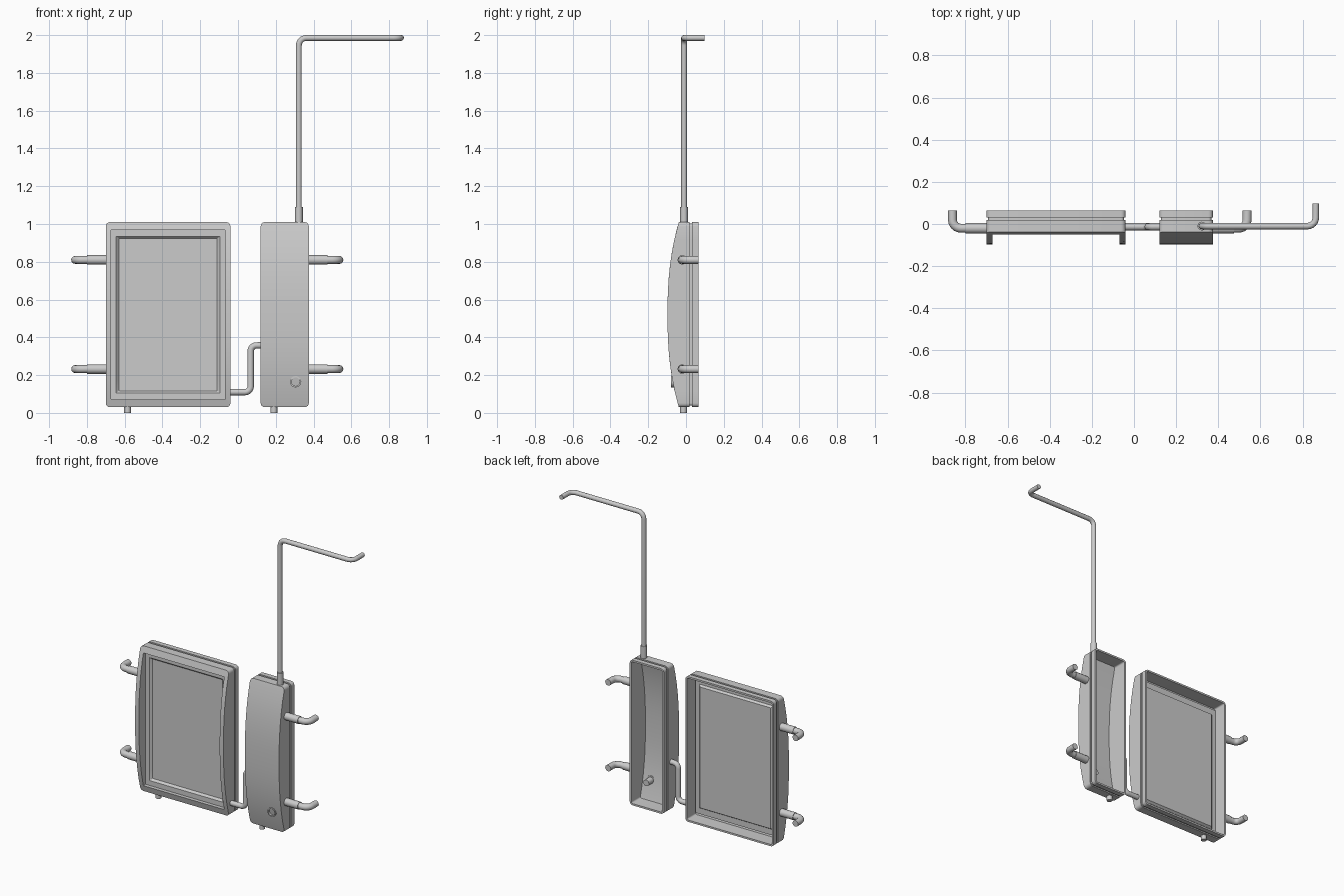
import bpy, bmesh, math
from mathutils import Vector

if "Cube" in bpy.data.objects:
    bpy.data.objects.remove(bpy.data.objects["Cube"])

Z0, Z1, R = 0.03, 1.01, 0.022


def front(offset=0.0):
    """Bulged front profile: y as a function of z."""
    return lambda z: -0.038 - 0.06 * (1 - min(1, abs(z - 0.52) / 0.49) ** 2.4) + offset


def finish(ob, angle=30):
    bpy.ops.object.select_all(action='DESELECT')
    ob.select_set(True)
    bpy.context.view_layer.objects.active = ob
    if ob.type == 'CURVE':
        bpy.ops.object.convert(target='MESH')
        ob = bpy.context.object
    bpy.ops.object.shade_smooth_by_angle(angle=math.radians(angle))
    return ob


def shell(name, x0, x1, rings):
    """Solid skinned through rounded-rectangle rings (x inset, z inset, y or y(z)), both ends capped."""
    bm = bmesh.new()
    loops = []
    for ix, iz, y in rings:
        a, b, c, d = x0 + ix, x1 - ix, Z0 + iz, Z1 - iz
        r = max(R - ix, 0.003)
        arc = [i * math.pi / 8 for i in range(5)]
        low = [(r - r * math.sin(t), c + r - r * math.cos(t)) for t in arc]
        side = [(0, c + r + (d - c - 2 * r) * i / 14) for i in range(1, 14)]
        high = [(u, c + d - z) for u, z in reversed(low)]
        half = low + side + high
        pts = [(a + u, z) for u, z in half] + [(b - u, z) for u, z in reversed(half)]
        loops.append([bm.verts.new((x, y(z) if callable(y) else y, z)) for x, z in pts])
    n = len(loops[0])
    for p, q in zip(loops, loops[1:]):
        for i in range(n):
            j = (i + 1) % n
            bm.faces.new((p[i], p[j], q[j], q[i]))
    for lp in (loops[0], loops[-1]):
        for i in range(n // 2 - 1):
            bm.faces.new((lp[i], lp[i + 1], lp[n - 2 - i], lp[n - 1 - i]))
    bmesh.ops.recalc_face_normals(bm, faces=bm.faces)
    me = bpy.data.meshes.new(name)
    bm.to_mesh(me)
    bm.free()
    ob = bpy.data.objects.new(name, me)
    bpy.context.collection.objects.link(ob)
    return finish(ob)


def tube(name, path, radius, bend=0.04):
    """Round pipe along a path with arced corners."""
    P = [Vector(p) for p in path]
    pts = [P[0]]
    for a, b, c in zip(P, P[1:], P[2:]):
        u, v = (a - b).normalized(), (c - b).normalized()
        o = b + (u + v) * bend
        for i in range(7):
            t = i * math.pi / 12
            pts.append(o - v * bend * math.cos(t) - u * bend * math.sin(t))
    pts.append(P[-1])
    cu = bpy.data.curves.new(name, 'CURVE')
    cu.dimensions = '3D'
    cu.bevel_depth, cu.bevel_resolution, cu.use_fill_caps = radius, 4, True
    sp = cu.splines.new('POLY')
    sp.points.add(len(pts) - 1)
    for p, co in zip(sp.points, pts):
        p.co = (*co, 1)
    ob = bpy.data.objects.new(name, cu)
    bpy.context.collection.objects.link(ob)
    return finish(ob, 40)


# Shared hollow casing: inner wall, back lip, grooved outer wall
T = 0.012
inner_wall = [(T, T, front(T)), (T, T, 0.065)]
outer_wall = [(0, 0, 0.065), (0, 0, 0.032), (0.008, 0.008, 0.032),
              (0.008, 0.008, 0.018), (0, 0, 0.018), (0, 0, front())]

# Narrow control box with a bulged front
shell("control_box", 0.12, 0.375, inner_wall + outer_wall)

# Wide framed panel: hollow rails around a recessed sheet
sheet_back = [(0.066, 0.082, 0.002), (0.05, 0.072, -0.013),
              (0.02, 0.032, -0.013), (0.02, 0.032, front(T))]
sheet_front = [(0.028, 0.042, front()), (0.028, 0.042, -0.025),
               (0.055, 0.075, -0.025), (0.07, 0.087, -0.01)]
shell("framed_panel", -0.70, -0.04, sheet_back + inner_wall + outer_wall + sheet_front)

# Mounting arms, bent towards the back, on the outer sides
for side, s, x in (("left", -1, -0.70), ("right", 1, 0.375)):
    for level, z in (("lower", 0.232), ("upper", 0.81)):
        tube(f"{side}_{level}_arm_sleeve", [(x - s * 0.01, -0.02, z), (x + s * 0.1, -0.02, z)], 0.025)
        e = x + s * 0.162
        tube(f"{side}_{level}_arm",
             [(x + s * 0.08, -0.02, z), (e, -0.02, z), (e, 0.065, z)], 0.021)

# Connecting pipe between panel and box
tube("connecting_pipe", [(-0.05, -0.013, 0.11), (0.067, -0.013, 0.11),
                         (0.067, -0.013, 0.357), (0.13, -0.013, 0.357)], 0.017, 0.03)

# Overhead pipe with hooked end
tube("riser_sleeve", [(0.322, -0.01, 1.0), (0.322, -0.01, 1.09)], 0.021)
tube("riser_pipe", [(0.322, -0.01, 1.07), (0.322, -0.01, 1.985),
                    (0.863, -0.01, 1.985), (0.863, 0.098, 1.985)], 0.0155)

# Drain stubs underneath
for name, x in (("left_drain_stub", -0.585), ("right_drain_stub", 0.19)):
    tube(name, [(x, -0.013, 0.0), (x, -0.013, 0.04)], 0.018)

# Round port through the front of the box: revolved collar with a recess
bm = bmesh.new()
prof = [(0, -0.01), (0.021, -0.01), (0.021, -0.06), (0.03, -0.06),
        (0.03, -0.08), (0.022, -0.08), (0.022, -0.065), (0, -0.065)]
vs = [bm.verts.new((r, y, 0)) for r, y in prof]
es = [bm.edges.new(e) for e in zip(vs, vs[1:])]
bmesh.ops.spin(bm, geom=vs + es, cent=(0, 0, 0), axis=(0, 1, 0), angle=math.tau, steps=20)
bmesh.ops.remove_doubles(bm, verts=bm.verts, dist=1e-5)
bmesh.ops.recalc_face_normals(bm, faces=bm.faces)
me = bpy.data.meshes.new("front_port")
bm.to_mesh(me)
bm.free()
port = bpy.data.objects.new("front_port", me)
port.location = (0.305, 0, 0.165)
bpy.context.collection.objects.link(port)
finish(port)
